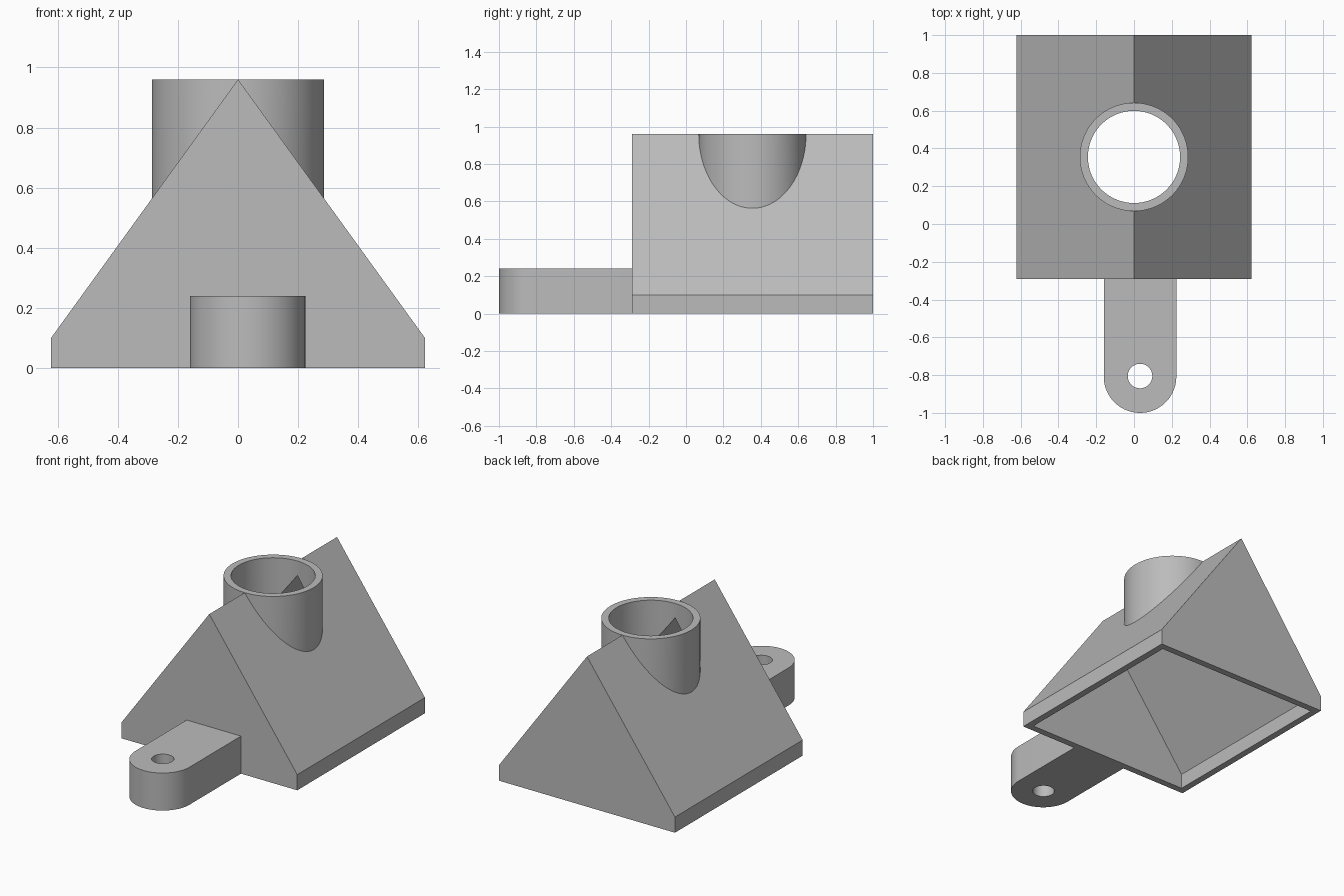
import bpy
import bmesh
import math

if "Cube" in bpy.data.objects:
    bpy.data.objects.remove(bpy.data.objects["Cube"], do_unlink=True)

grey = bpy.data.materials.new("plain_grey")
grey.use_nodes = True
colour = (0.5, 0.5, 0.5, 1)
grey.diffuse_color = colour
grey.node_tree.nodes["Principled BSDF"].inputs["Base Color"].default_value = colour


def extrude(name, outline, to_3d, depth):
    """Solid made by sweeping a flat outline along a vector."""
    bm = bmesh.new()
    face = bm.faces.new([bm.verts.new(to_3d(a, b)) for a, b in outline])
    result = bmesh.ops.extrude_face_region(bm, geom=[face])
    moved = [g for g in result["geom"] if isinstance(g, bmesh.types.BMVert)]
    bmesh.ops.translate(bm, vec=depth, verts=moved)
    bmesh.ops.recalc_face_normals(bm, faces=bm.faces)
    mesh = bpy.data.meshes.new(name)
    bm.to_mesh(mesh)
    bm.free()
    obj = bpy.data.objects.new(name, mesh)
    bpy.context.collection.objects.link(obj)
    mesh.materials.append(grey)
    return obj


def gable(name, half, base, eave, ridge, front, back):
    outline = [(-half, base), (half, base), (half, eave), (0, ridge), (-half, eave)]
    return extrude(name, outline, lambda x, z: (x, front, z), (0, back - front, 0))


def arc(x, y, radius, start=0, end=2 * math.pi, steps=96):
    return [(x + radius * math.cos(start + (end - start) * i / steps),
             y + radius * math.sin(start + (end - start) * i / steps))
            for i in range(steps + (end - start < 6))]


def upright(name, outline, bottom, top):
    return extrude(name, outline, lambda x, y: (x, y, bottom), (0, 0, top - bottom))


def combine(target, tool, operation):
    """Apply a boolean and remove the helper solid."""
    tool.hide_render = True
    mod = target.modifiers.new("boolean", "BOOLEAN")
    mod.operation, mod.solver, mod.object = operation, "EXACT", tool
    bpy.context.view_layer.objects.active = target
    bpy.ops.object.modifier_apply(modifier=mod.name)
    bpy.data.objects.remove(tool, do_unlink=True)


def smooth(obj):
    bpy.ops.object.select_all(action="DESELECT")
    obj.select_set(True)
    bpy.context.view_layer.objects.active = obj
    bpy.ops.object.shade_smooth_by_angle(angle=math.radians(20))


# Hollow gabled body, open underneath, with a round spout through the ridge
FRONT, BACK, TOP, WALL = -0.29, 1.0, 0.96, 0.043
SPOUT_Y = 0.355
body = gable("gabled_hopper_with_spout", 0.622, 0, 0.1, TOP, FRONT, BACK)
combine(body, upright("spout_wall", arc(0, SPOUT_Y, 0.287), 0.3, TOP), "UNION")
combine(body, gable("cavity", 0.622 - WALL, -0.1, 0.095, 0.868,
                    FRONT + WALL, BACK - WALL), "DIFFERENCE")
combine(body, upright("bore", arc(0, SPOUT_Y, 0.244), 0.2, 1.2), "DIFFERENCE")
smooth(body)

# Mounting lug with a rounded end and a through hole
LUG_X, LUG_Y, LUG_R = 0.032, -0.808, 0.192
outline = arc(LUG_X, LUG_Y, LUG_R, math.pi, 2 * math.pi, 48)
outline += [(LUG_X + LUG_R, FRONT), (LUG_X - LUG_R, FRONT)]
lug = upright("mounting_lug", outline, 0, 0.24)
combine(lug, upright("lug_hole", arc(LUG_X, LUG_Y + 0.003, 0.065, steps=48), -0.1, 0.4), "DIFFERENCE")
smooth(lug)
